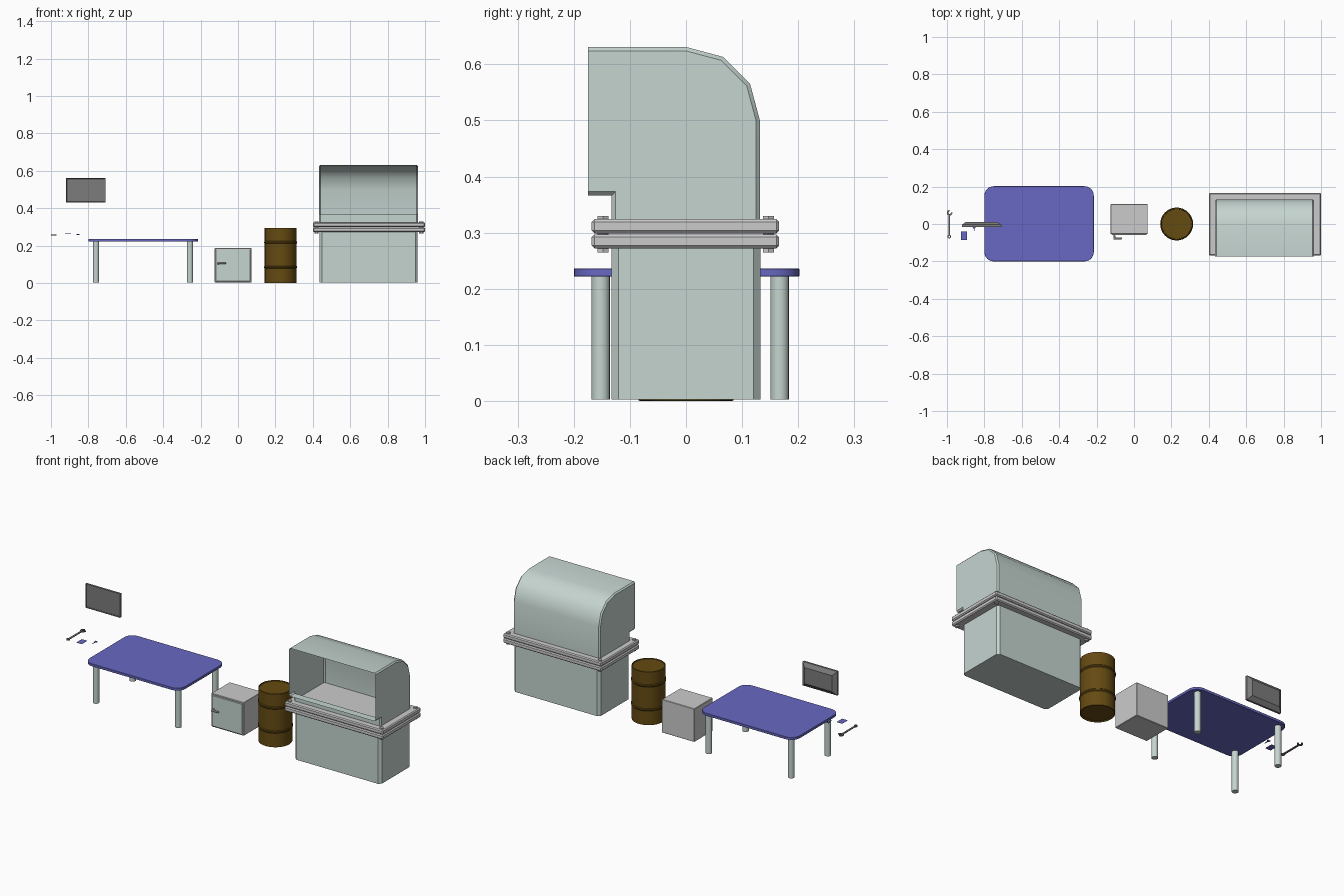
import bpy, bmesh, math
from mathutils import Vector

if "Cube" in bpy.data.objects:
    bpy.data.objects.remove(bpy.data.objects["Cube"])


def material(name, rgb):
    m = bpy.data.materials.new(name)
    m.diffuse_color = (*rgb, 1)
    m.use_nodes = True
    m.node_tree.nodes["Principled BSDF"].inputs["Base Color"].default_value = m.diffuse_color
    return m


GREEN = material("pale_green_metal", (0.56, 0.66, 0.63))
BLUE = material("blue_plastic", (0.14, 0.14, 0.55))
BROWN = material("rusty_brown", (0.13, 0.07, 0.006))
DARK = material("dark_grey", (0.2, 0.2, 0.2))


def finish(name, bm, mat=None, bevel=0, smooth=None):
    bmesh.ops.recalc_face_normals(bm, faces=bm.faces)
    me = bpy.data.meshes.new(name)
    bm.to_mesh(me)
    bm.free()
    ob = bpy.data.objects.new(name, me)
    bpy.context.collection.objects.link(ob)
    if mat:
        me.materials.append(mat)
    if bevel:
        mod = ob.modifiers.new("bevel", 'BEVEL')
        mod.width, mod.segments = bevel, 1
    if smooth:
        bpy.ops.object.select_all(action='DESELECT')
        bpy.context.view_layer.objects.active = ob
        ob.select_set(True)
        bpy.ops.object.shade_smooth_by_angle(angle=math.radians(smooth))
    return ob


def box(name, x, y, z, mat=None, bevel=0):
    bm = bmesh.new()
    bmesh.ops.create_cube(bm, size=1)
    for v in bm.verts:
        v.co = [(a + b) / 2 + c * (b - a) for (a, b), c in zip((x, y, z), v.co)]
    return finish(name, bm, mat, bevel)


def prism(name, pts, z0, z1, mat=None, smooth=None, bevel=0):
    bm = bmesh.new()
    f = bm.faces.new([bm.verts.new((x, y, z0)) for x, y in pts])
    r = bmesh.ops.extrude_face_region(bm, geom=[f])
    for v in r["geom"]:
        if isinstance(v, bmesh.types.BMVert):
            v.co.z = z1
    return finish(name, bm, mat, bevel, smooth)


def arc(cx, cy, r, a0, a1, n):
    return [(cx + r * math.cos(math.radians(a0 + (a1 - a0) * i / n)),
             cy + r * math.sin(math.radians(a0 + (a1 - a0) * i / n))) for i in range(n + 1)]


def rounded(x0, x1, y0, y1, r, n):
    return (arc(x1 - r, y1 - r, r, 0, 90, n) + arc(x0 + r, y1 - r, r, 90, 180, n)
            + arc(x0 + r, y0 + r, r, 180, 270, n) + arc(x1 - r, y0 + r, r, 270, 360, n))


def rod(name, cx, cy, r, z0, z1, n, mat=None):
    return prism(name, arc(cx, cy, r, 0, 360 - 360 / n, n - 1), z0, z1, mat, 40 if n > 8 else None)


# Cabinet: base and two bolted flanges
prism("cabinet_base", rounded(0.435, 0.961, -0.133, 0.133, 0.013, 1), 0.003, 0.274, GREEN)
for nm, z in (("lower_flange", 0.272), ("upper_flange", 0.299)):
    box(nm, (0.4, 1.0), (-0.168, 0.166), (z, z + 0.025), None, 0.005)
for i, x in enumerate((0.42, 0.98)):
    for j, y in enumerate((-0.148, 0.147)):
        rod(f"flange_bolt_{i}{j}", x, y, 0.011, 0.265, 0.33, 6)

# Cabinet hood: open-fronted shell with chamfered ends
outer = ([(-0.133, 0.324), (-0.133, 0.366), (-0.175, 0.366), (-0.175, 0.631)]
         + arc(0, 0.499, 0.132, 90, 0, 3) + [(0.132, 0.324)])
inner = ([(-0.126, 0.324), (-0.126, 0.373), (-0.175, 0.373), (-0.175, 0.624)]
         + arc(0, 0.499, 0.125, 90, 0, 3) + [(0.125, 0.324)])
bm = bmesh.new()
rings = [[bm.verts.new((x, y, z)) for y, z in prof] for x, prof in
         ((0.433, inner), (0.44, outer), (0.955, outer), (0.962, inner))]
n = len(outer)
for a, b in zip(rings, rings[1:]):
    for k in range(n - 1):
        if k != 2:      # front opening
            bm.faces.new((a[k], a[k + 1], b[k + 1], b[k]))
bm.faces.new(rings[0])
bm.faces.new(rings[-1])
finish("cabinet_hood", bm, GREEN, 0, 35)

# Barrel: lathed profile with two ribs and recessed lids
prof = [(0, 0.006), (0.08, 0.006), (0.081, 0), (0.085, 0.001), (0.085, 0.078), (0.088, 0.082), (0.088, 0.088),
        (0.085, 0.092), (0.085, 0.21), (0.088, 0.214), (0.088, 0.22), (0.085, 0.224),
        (0.085, 0.293), (0.081, 0.295), (0.08, 0.289), (0, 0.289)]
bm = bmesh.new()
vs = [bm.verts.new((r, 0, z)) for r, z in prof]
es = [bm.edges.new(p) for p in zip(vs, vs[1:])]
bmesh.ops.spin(bm, geom=vs + es, axis=(0, 0, 1), cent=(0, 0, 0), angle=math.tau, steps=32)
bmesh.ops.remove_doubles(bm, verts=bm.verts, dist=1e-5)
bmesh.ops.translate(bm, verts=bm.verts, vec=(0.228, 0, 0))
finish("barrel", bm, BROWN, 0, 30)

# Locker with door and lever handle
box("locker_body", (-0.125, 0.073), (-0.054, 0.106), (0.003, 0.186), None, 0.002)
box("locker_door", (-0.119, 0.067), (-0.06, -0.053), (0.009, 0.18), GREEN, 0.002)
box("handle_stem", (-0.11, -0.1), (-0.076, -0.059), (0.1, 0.11), None, 0.002)
box("handle_lever", (-0.11, -0.064), (-0.082, -0.073), (0.101, 0.109), None, 0.002)

# Table
prism("table_top", rounded(-0.8, -0.215, -0.2, 0.202, 0.05, 6), 0.222, 0.236, BLUE, 30, 0.001)
for i, x in enumerate((-0.759, -0.257)):
    for j, y in enumerate((-0.152, 0.167)):
        rod(f"table_leg_{i}{j}", x, y, 0.0165, 0.003, 0.223, 16, GREEN)

# Wall screen: thin slab with inset front and tapered back
bm = bmesh.new()
loops = []
for y, m in ((-0.012, 0.005), (-0.015, 0.004), (-0.015, 0), (-0.004, 0), (0.012, 0.022)):
    loops.append([bm.verts.new(c) for c in (
        (-0.92 + m, y, 0.43 + m), (-0.709 - m, y, 0.43 + m),
        (-0.709 - m, y, 0.562 - m), (-0.92 + m, y, 0.562 - m))])
for a, b in zip(loops, loops[1:]):
    for k in range(4):
        bm.faces.new((a[k], a[(k + 1) % 4], b[(k + 1) % 4], b[k]))
bm.faces.new(loops[0])
bm.faces.new(loops[-1])
finish("screen", bm, DARK)

# Spanner: shaft, ring end and open jaw
box("spanner_shaft", (-0.993, -0.983), (-0.059, 0.05), (0.255, 0.259), DARK)
bm = bmesh.new()
ring = [[bm.verts.new((x, y, z)) for x, y in arc(-0.988, -0.067, r, 0, 337.5, 15)]
        for r, z in ((0.01, 0.254), (0.01, 0.26), (0.005, 0.26), (0.005, 0.254))]
for i in range(4):
    a, b = ring[i], ring[(i + 1) % 4]
    for k in range(16):
        bm.faces.new((a[k], a[(k + 1) % 16], b[(k + 1) % 16], b[k]))
finish("spanner_ring", bm, DARK, 0, 40)
jaw = arc(-0.986, 0.06, 0.015, 85, 395 - 0, 12)[:-1] + arc(-0.986, 0.06, 0.007, 370, 100, 6)
prism("spanner_jaw", jaw, 0.254, 0.26, DARK)

# Flat card and small pointed pick
box("card", (-0.925, -0.892), (-0.086, -0.039), (0.263, 0.264), BLUE)
pick = [(-0.863, -0.012), (-0.847, -0.012), (-0.848, -0.02), (-0.853, -0.024),
        (-0.855, -0.046), (-0.857, -0.024), (-0.862, -0.02)]
prism("pick", pick, 0.258, 0.262, BLUE)
